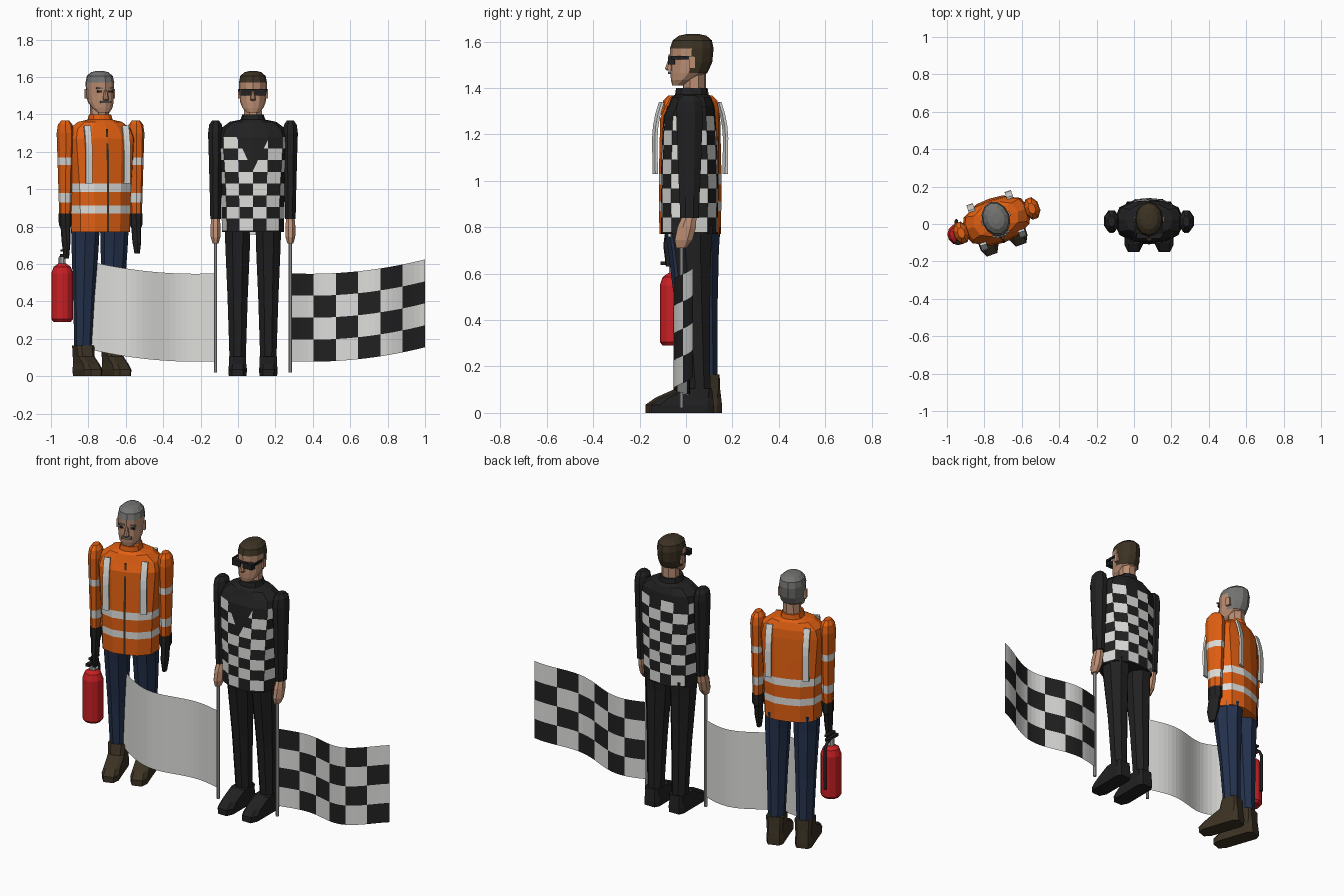
import bpy, bmesh, math
from mathutils import Matrix, Vector

if "Cube" in bpy.data.objects:
    bpy.data.objects.remove(bpy.data.objects["Cube"])

COLORS = {
    "black": (.015, .015, .016), "white": (.72, .72, .70), "orange": (.75, .115, .006),
    "skin": (.50, .27, .17), "dark brown": (.045, .032, .017), "grey hair": (.17, .17, .165),
    "navy": (.018, .032, .075), "red": (.58, .014, .018), "pole grey": (.42, .42, .42),
}
NAMES = list(COLORS)
MATS = []
for n, c in COLORS.items():
    m = bpy.data.materials.new(n)
    m.diffuse_color = (*c, 1)
    m.use_nodes = True
    m.node_tree.nodes["Principled BSDF"].inputs["Base Color"].default_value = m.diffuse_color
    MATS.append(m)

# Half outlines are mirrored into closed rings starting at the front centre
BODY = [(0, -1), (.43, -.95), (.84, -.64), (1, 0), (.84, .64), (.43, .95),
        (0, 1), (-.43, .95), (-.84, .64), (-1, 0), (-.84, -.64), (-.43, -.95)]
OCT = [(math.sin(a) / .924, -math.cos(a) / .924)
       for a in (math.pi / 8 + i * math.pi / 4 for i in range(8))]
ROUND = [(math.sin(i * math.pi / 6), -math.cos(i * math.pi / 6)) for i in range(12)]
BLOCK = [(.6, -1), (1, -.7), (1, .8), (.7, 1), (-.7, 1), (-1, .8), (-1, -.7), (-.6, -1)]


def finish(name, bm, M):
    me = bpy.data.meshes.new(name)
    bmesh.ops.recalc_face_normals(bm, faces=bm.faces)
    bm.transform(M)
    bm.to_mesh(me)
    bm.free()
    for m in MATS:
        me.materials.append(m)
    ob = bpy.data.objects.new(name, me)
    bpy.context.collection.objects.link(ob)
    return ob


def loft(name, rings, outline, color, M, edit=None):
    """rings: (z, cx, cy, rx, ry); color: a name or rule(segment, centre)."""
    bm = bmesh.new()
    loops = [[bm.verts.new((cx + px * rx, cy + py * ry, z)) for px, py in outline]
             for z, cx, cy, rx, ry in rings]
    n = len(outline)
    rule = color if callable(color) else (lambda i, c: color)
    for a, b in zip(loops, loops[1:]):
        for i in range(n):
            f = bm.faces.new((a[i], a[(i + 1) % n], b[(i + 1) % n], b[i]))
            f.material_index = NAMES.index(rule(i, f.calc_center_median()))
    for lp in (loops[0], loops[-1]):
        f = bm.faces.new(lp)
        f.material_index = NAMES.index(rule(0, f.calc_center_median()))
    if edit:
        edit(bm)
    return finish(name, bm, M)


def box(name, center, size, color, M):
    bm = bmesh.new()
    bmesh.ops.create_cube(bm, size=1, matrix=Matrix.Translation(center) @ Matrix.Diagonal((*size, 1)))
    for f in bm.faces:
        f.material_index = NAMES.index(color)
    return finish(name, bm, M)


def sheet(name, nu, nv, point, color, M):
    bm = bmesh.new()
    g = [[bm.verts.new(point(i / nu, j / nv)) for j in range(nv + 1)] for i in range(nu + 1)]
    for i in range(nu):
        for j in range(nv):
            f = bm.faces.new((g[i][j], g[i + 1][j], g[i + 1][j + 1], g[i][j + 1]))
            f.material_index = NAMES.index(color(i, j))
    return finish(name, bm, M)


# Torso outline by height, sampled at any level
PROFILE = [(.77, .165, .122), (1.0, .172, .124), (1.27, .192, .114), (1.32, .178, .1),
           (1.36, .125, .085), (1.372, .066, .07), (1.40, .057, .066)]


def torso_rings(levels):
    out = []
    for z in levels:
        for (z0, a0, b0), (z1, a1, b1) in zip(PROFILE, PROFILE[1:]):
            if z0 <= z <= z1:
                t = (z - z0) / (z1 - z0)
                out.append((z, 0, .008 * (z > 1.3), a0 + t * (a1 - a0), b0 + t * (b1 - b0)))
                break
    return out


def between(z, bands):
    return any(a < z < b for a, b in bands)


def head(who, hair, M):
    rings = [(1.41, 0, -.052, .034, .022), (1.435, 0, -.03, .056, .05), (1.465, 0, -.003, .068, .08),
             (1.51, 0, .008, .073, .09), (1.57, 0, .01, .075, .094), (1.605, 0, .012, .068, .085),
             (1.625, 0, .014, .046, .06), (1.632, 0, .014, .02, .03)]
    loft(who + "_head", rings, ROUND, lambda i, c: hair if c.z > 1.57 or
         (c.y > .015 and c.z > 1.46) else "skin", M)
    loft(who + "_neck", [(1.37, 0, .02, .048, .045), (1.47, 0, .02, .046, .045)], OCT, "skin", M)
    loft(who + "_nose", [(1.475, 0, -.083, .013, .014), (1.483, 0, -.088, .014, .018),
                         (1.53, 0, -.08, .007, .009)], OCT, "skin", M)
    for s in (-1, 1):
        box(who + "_ear", (s * .074, .012, 1.51), (.014, .026, .05), "skin", M)


def legs(who, color, shoe, top, M):
    for s in (-1, 1):
        x = s * .082
        loft(who + "_leg", [(.08, x, .045, .043, .045), (.42, x, .03, .054, .058),
                            (.70, x, .015, .066, .078), (.80, x, .01, .068, .09)], OCT, color, M)
        rings = [(0, x, -.03, .047, .135), (.035, x, -.03, .05, .135), (.065, x, -.01, .046, .112),
                 (.105, x, .035, .046, .062)]
        if top > .11:
            rings.append((top, x, .042, .05, .052))
        loft(who + "_shoe", rings, BLOCK, shoe, M)


def arm(who, s, color, cuff, M):
    x = s * .2
    levels = [(.98, .031, .046), (1.13, .035, .052), (1.17, .036, .053), (1.30, .040, .058),
              (1.345, .034, .05), (1.368, .018, .028)]
    low = [(cuff, .028, .04), (.93, .03, .043)]
    loft(who + "_sleeve", [(z, x, 0, a, b) for z, a, b in low + levels], OCT, color, M)


# ---- flag man ----
B = Matrix.Translation((.08, .015, 0))
head("flagman", "dark brown", B)
legs("flagman", "black", "black", 0, B)
ROWS = [.78 + .0625 * i for i in range(9)]


def checker(i, c):
    if c.z > 1.28 or c.z < .78:
        return "black"
    return "black" if (i + int((c.z - .78) / .0625)) % 2 == 0 else "white"


def cut_neckline(bm):
    # black V on the chest
    for s in (-1, 1):
        fs = [f for f in bm.faces if f.calc_center_median().y < -.02
              and 1.08 < f.calc_center_median().z < 1.28]
        geom = list({e for f in fs for e in f.edges} | {v for f in fs for v in f.verts}) + fs
        bmesh.ops.bisect_plane(bm, geom=geom, plane_co=(0, 0, 1.10),
                               plane_no=Vector((s * .18, 0, -.088)).normalized())
    for f in bm.faces:
        c = f.calc_center_median()
        if c.y < -.02 and c.z < 1.28 and abs(c.x) < (c.z - 1.10) * .489:
            f.material_index = NAMES.index("black")


loft("flagman_shirt", torso_rings([.77] + ROWS + [1.32, 1.36, 1.372, 1.40]), BODY, checker, B, cut_neckline)
box("belt_buckle", (0, -.086, .768), (.035, .012, .02), "white", B)
box("sunglasses_bridge", (0, -.084, 1.53), (.06, .014, .012), "black", B)
for s in (-1, 1):
    box("sunglasses_lens", (s * .037, -.078, 1.518), (.06, .03, .034), "black", B)
    box("sunglasses_temple", (s * .072, -.03, 1.53), (.008, .1, .014), "black", B)
    arm("flagman", s, "black", .84, B)
    loft("flagman_hand", [(.71, s * .2, -.035, .016, .022), (.745, s * .2, -.025, .026, .038),
                          (.80, s * .2, -.012, .027, .04), (.85, s * .2, 0, .022, .03)], OCT, "skin", B)
    loft("flag_pole", [(.02, s * .2, -.035, .009, .009), (.78, s * .2, -.035, .009, .009)],
         OCT, "pole grey", B)

    def wave(u, v, s=s):
        y = -.03 + (.028 + .018 * u) * math.sin(2 * math.pi * u / .83)
        return (s * (.205 + .715 * u), y, .08 + .47 * v + .105 * u * u - .03 * u)

    rule = (lambda i, j: "black" if (i // 4 + j) % 2 else "white") if s > 0 else (lambda i, j: "white")
    sheet("checkered_flag" if s > 0 else "white_flag", 24, 4, wave, rule, B)

# ---- marshal ----
A = Matrix.Translation((-.735, .018, 0)) @ Matrix.Rotation(math.radians(19), 4, 'Z')
head("marshal", "grey hair", A)
legs("marshal", "navy", "dark brown", .165, A)
BANDS = [(.87, .912), (.985, 1.03)]
loft("marshal_jacket", torso_rings([.77, .87, .912, .985, 1.03, 1.15, 1.27, 1.32, 1.36, 1.372, 1.40]),
     BODY, lambda i, c: "white" if between(c.z, BANDS) else "orange", A)
sheet("jacket_zip", 1, 6, lambda u, v: (.012 * (u - .5), -.1255 + .012 * max(0, v - .4) / .6 + .01 * (v == 1),
      .772 + .55 * v), lambda i, j: "dark brown", A)
ARM_BANDS = [(.93, .98), (1.13, 1.17)]
for s in (-1, 1):
    arm("marshal", s, lambda i, c: "white" if between(c.z, ARM_BANDS) else "orange", .86, A)
    tip = .655 if s > 0 else .63
    loft("marshal_glove", [(tip, s * .2, -.02, .012, .02), (.72, s * .2, -.015, .02, .036),
                           (.79, s * .2, -.005, .022, .036), (.81, s * .2, 0, .03, .042),
                           (.87, s * .2, 0, .031, .043)], OCT, "black", A)
    box("eye", (s * .032, -.073, 1.522), (.024, .012, .009), "black", A)
    box("eyebrow", (s * .032, -.075, 1.54), (.034, .012, .008), "grey hair", A)
    # raised reflective braces, front and back
    for f in (-1, 1):
        curve = lambda v, f=f: f * (.133 - .005 * (1 - v) - .034 * max(0, (v - .45) / .55) ** 2)
        ob = sheet("reflective_brace", 1, 6, lambda u, v: (s * .108 + .036 * (u - .5), curve(v), 1.03 + .31 * v),
                   lambda i, j: "white", A)
        ob.modifiers.new("thickness", 'SOLIDIFY').thickness = .012
box("moustache", (0, -.082, 1.466), (.056, .02, .012), "grey hair", A)

# ---- fire extinguisher ----
E = Matrix.Translation((-.94, -.055, 0))
loft("extinguisher_tank", [(.29, 0, 0, .045, .045), (.305, 0, 0, .058, .058), (.55, 0, 0, .058, .058),
                           (.585, 0, 0, .046, .046), (.602, 0, 0, .022, .022)], ROUND, "red", E)
loft("extinguisher_neck", [(.595, 0, 0, .018, .018), (.64, 0, 0, .018, .018)], OCT, "pole grey", E)
box("extinguisher_handle", (0, -.005, .645), (.022, .1, .016), "black", E)
box("extinguisher_lever", (0, .01, .672), (.02, .08, .012), "black", E)
cu = bpy.data.curves.new("extinguisher_hose", 'CURVE')
cu.dimensions, cu.bevel_depth, cu.bevel_resolution = '3D', .009, 1
cu.use_fill_caps = True
sp = cu.splines.new('POLY')
path = [(0, .02, .635), (-.01, .055, .635), (-.01, .073, .60), (-.01, .072, .36)]
sp.points.add(len(path) - 1)
for p, co in zip(sp.points, path):
    p.co = (*co, 1)
cu.materials.append(MATS[NAMES.index("black")])
hose = bpy.data.objects.new("extinguisher_hose", cu)
hose.matrix_world = E
bpy.context.collection.objects.link(hose)
